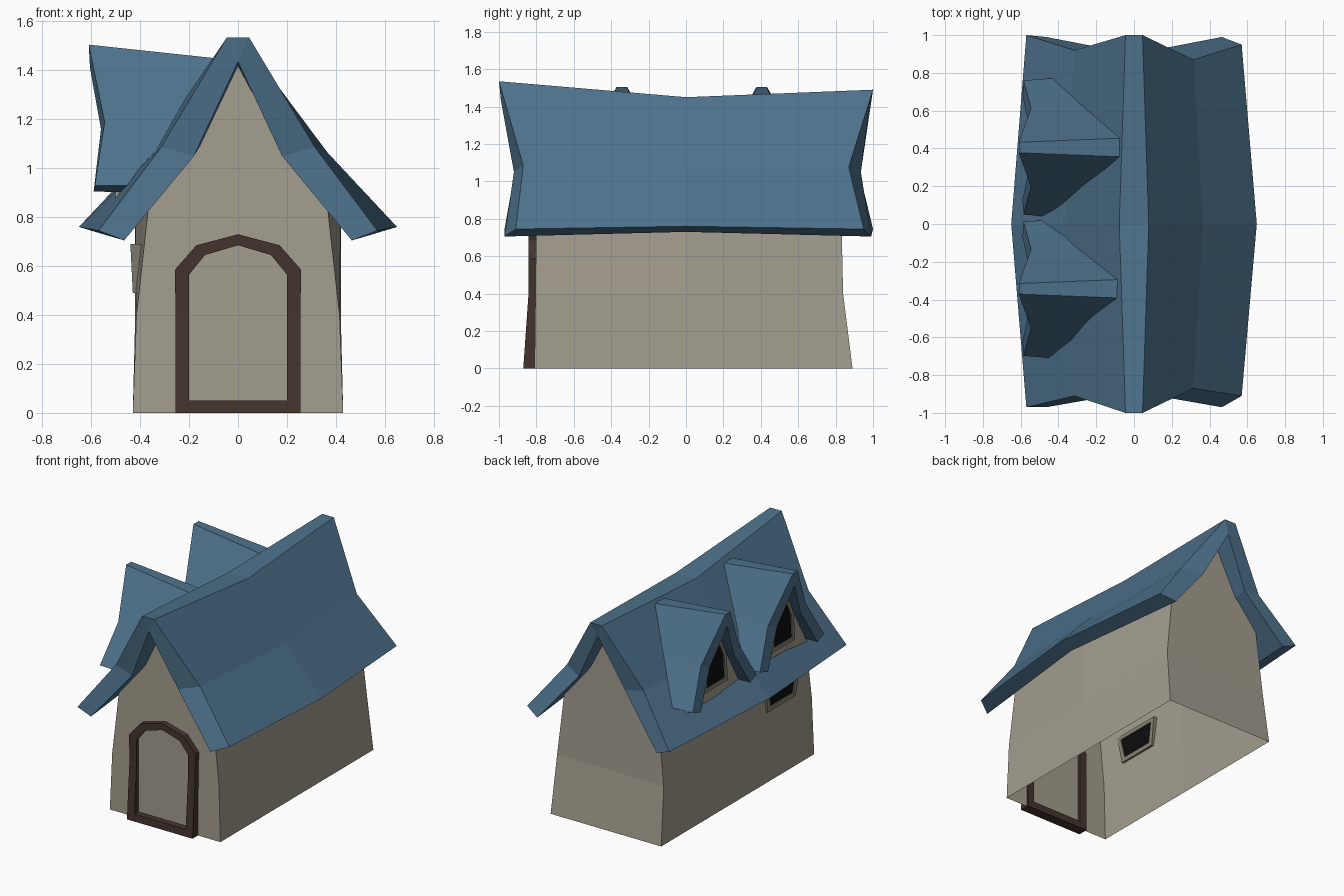
import bpy, bmesh

if "Cube" in bpy.data.objects:
    bpy.data.objects.remove(bpy.data.objects["Cube"])


def material(name, rgb):
    m = bpy.data.materials.new(name)
    m.diffuse_color = (*rgb, 1)
    m.use_nodes = True
    m.node_tree.nodes["Principled BSDF"].inputs["Base Color"].default_value = m.diffuse_color
    return m


PLASTER = material("beige plaster", (0.37, 0.34, 0.275))
BLUE = material("blue roof", (0.075, 0.168, 0.262))
BROWN = material("dark brown wood", (0.056, 0.034, 0.027))
TRIM = material("window trim", (0.25, 0.225, 0.175))
BLACK = material("dark glass", (0.004, 0.004, 0.005))


def build(name, verts, faces, mat):
    """Mesh object from vertices and faces with consistent normals."""
    me = bpy.data.meshes.new(name)
    me.from_pydata(verts, [], faces)
    bm = bmesh.new()
    bm.from_mesh(me)
    bmesh.ops.recalc_face_normals(bm, faces=bm.faces)
    bm.to_mesh(me)
    bm.free()
    me.materials.append(mat)
    ob = bpy.data.objects.new(name, me)
    bpy.context.collection.objects.link(ob)
    return ob


def loft(name, loops, mat, caps=None, torus=False):
    """Bridge equal loops; close with cap faces (loop indices) or into a ring."""
    n = len(loops[0])
    m = len(loops)
    verts = [p for l in loops for p in l]
    faces = []
    for k in range(m if torus else m - 1):
        a, b = k * n, (k + 1) % m * n
        faces += [(a + i, a + (i + 1) % n, b + (i + 1) % n, b + i) for i in range(n)]
    for c in caps or []:
        faces += [tuple(c), tuple(i + (m - 1) * n for i in c)]
    return build(name, verts, faces, mat)


def mirror(half):
    """Left-right outline from right-half points (last one may be central)."""
    left = [(-x, z) for x, z in reversed(half) if x != 0]
    return half + left


# Cross-section of a roof slab: outer eave, bend, ridge | mirrored | inner points
ROOF_CAPS = [(0, 1, 9, 10), (1, 2, 8, 9), (2, 3, 8), (3, 4, 7, 8), (4, 5, 6, 7)]


def roof_ring(outer, inner, left_y=None):
    ly = left_y or [p[1] for p in outer]
    left = [(-p[0], y, p[2]) for p, y in zip(outer, ly)][::-1]
    inner_left = [(-x, y, z) for x, y, z in inner[:-1]]
    return outer + left + inner_left + inner[::-1]


# Main roof, sagging ridge and bulging eaves
front = roof_ring([(.57, -.91, .745), (.315, -.87, 1.085), (.045, -1, 1.535)],
                  [(.465, -.97, .705), (.18, -.92, 1.05), (0, -.99, 1.435)],
                  [-.97, -.91, -1])
middle = roof_ring([(.65, 0, .76), (.365, 0, 1.065), (.078, 0, 1.45)],
                   [(.55, 0, .73), (.235, 0, 1.03), (0, 0, 1.35)])
back = roof_ring([(.57, .95, .745), (.315, .87, 1.075), (.045, 1, 1.49)],
                 [(.465, .99, .705), (.18, .935, 1.05), (0, .98, 1.40)],
                 [1.0, .92, 1])
loft("main_roof", [front, middle, back], BLUE, ROOF_CAPS)

# Side walls: front, middle and back columns at three heights
for s, side in ((-1, "left"), (1, "right")):
    cols = [[(.43, -.81, 0), (.415, -.805, .4), (.365, -.80, .85)],
            [(.43, 0, 0), (.42, 0, .4), (.42, 0, .86)],
            [(.43, .89, 0), (.415, .84, .4), (.365, .83, .85)]]
    v = [(s * x, y, z) for c in cols for x, y, z in c]
    f = [(a, a + 1, a + 4, a + 3) for a in (0, 1, 3, 4)]
    build(side + "_wall", v, f, PLASTER)

# Gable walls: the front one has the door opening cut from below
gable = [(.43, 0), (.415, .4), (.365, .85), (.19, 1.06), (0, 1.42)]
opening = [(.23, 0), (.23, .575), (.155, .665), (0, .705)]
half_f = gable + opening[::-1]
for s, side in ((-1, "left"), (1, "right")):
    build("front_wall_" + side, [(s * x, -.81 + .01 * min(z / .8, 1), z) for x, z in half_f],
          [tuple(range(len(half_f)))], PLASTER)
by = [.89, .84, .83, .83, .83]
bv = [(s * x, y, z) for s in (-1, 1) for (x, z), y in zip(gable, by)]
build("back_wall", bv, [(0, 5, 6, 1), (1, 6, 7, 2), (2, 7, 8, 3), (3, 8, 4)], PLASTER)


# Door frame, leaning out at its foot
def door_y(z):
    return -.842 - .028 * max(0, 1 - z / .4)


outer = mirror([(.255, 0), (.255, .4), (.258, .585), (.17, .685), (0, .73)])
inner = mirror([(.2, .05), (.2, .4), (.2, .565), (.135, .645), (0, .685)])
loft("door_frame",
     [[(x, door_y(z), z) for x, z in outer], [(x, -.798, z) for x, z in outer],
      [(x, -.798, z) for x, z in inner], [(x, door_y(z), z) for x, z in inner]],
     BROWN, torus=True)
# Door leaf
build("door", [(x * 1.02, -.822, z) for x, z in inner], [tuple(range(len(inner)))], PLASTER)


def window(name, y0, outline, pane, x_out, x_in):
    """Trim ring and dark pane facing -x; x_out maps height to the outer face."""
    P = lambda pts, fx: [(fx(z), y0 + y, z) for y, z in pts]
    loft(name + "_trim", [P(outline, x_out), P(outline, x_in), P(pane, x_in), P(pane, x_out)],
         TRIM, torus=True)
    n = len(pane)
    loft(name + "_glass", [P(pane, lambda z: x_out(z) + .008), P(pane, lambda z: x_in(z) - .006)],
         BLACK, [tuple(range(n))])


# Low window in the left wall
window("side_window", -.45,
       [(.155, .49), (.19, .69), (-.19, .69), (-.155, .49)],
       [(.125, .52), (.155, .662), (-.155, .662), (-.125, .52)],
       lambda z: -.43 - .05 * (z - .49), lambda z: -.402 + .06 * (z - .49))

# Two dormers on the left slope
for i, yc in enumerate((.405, -.343)):
    name = "dormer_%d" % (i + 1)
    ends = []
    for o, n in (([(.355, -.585, .93), (.21, -.545, 1.19), (.028, -.61, 1.505)],
                  [(.275, -.59, .905), (.13, -.56, 1.16), (0, -.605, 1.41)]),
                 ([(.37, -.40, .93), (.20, -.25, 1.18), (.05, -.05, 1.445)],
                  [(.285, -.40, .90), (.13, -.25, 1.14), (0, -.12, 1.35)])):
        ends.append([(x, yc + y, z) for y, x, z in roof_ring(o, n)])
    loft(name + "_roof", ends, BLUE, ROOF_CAPS)
    face = mirror([(.285, .88), (.135, 1.17), (0, 1.405)])
    loft(name + "_wall", [[(x, yc + y, z) for y, z in face] for x in (-.5, -.36)],
         PLASTER, [tuple(range(len(face)))])
    window(name + "_window", yc,
           mirror([(.13, .96), (.115, 1.15), (.065, 1.26)]),
           mirror([(.1, .985), (.09, 1.14), (.048, 1.235)]),
           lambda z: -.518, lambda z: -.495)
